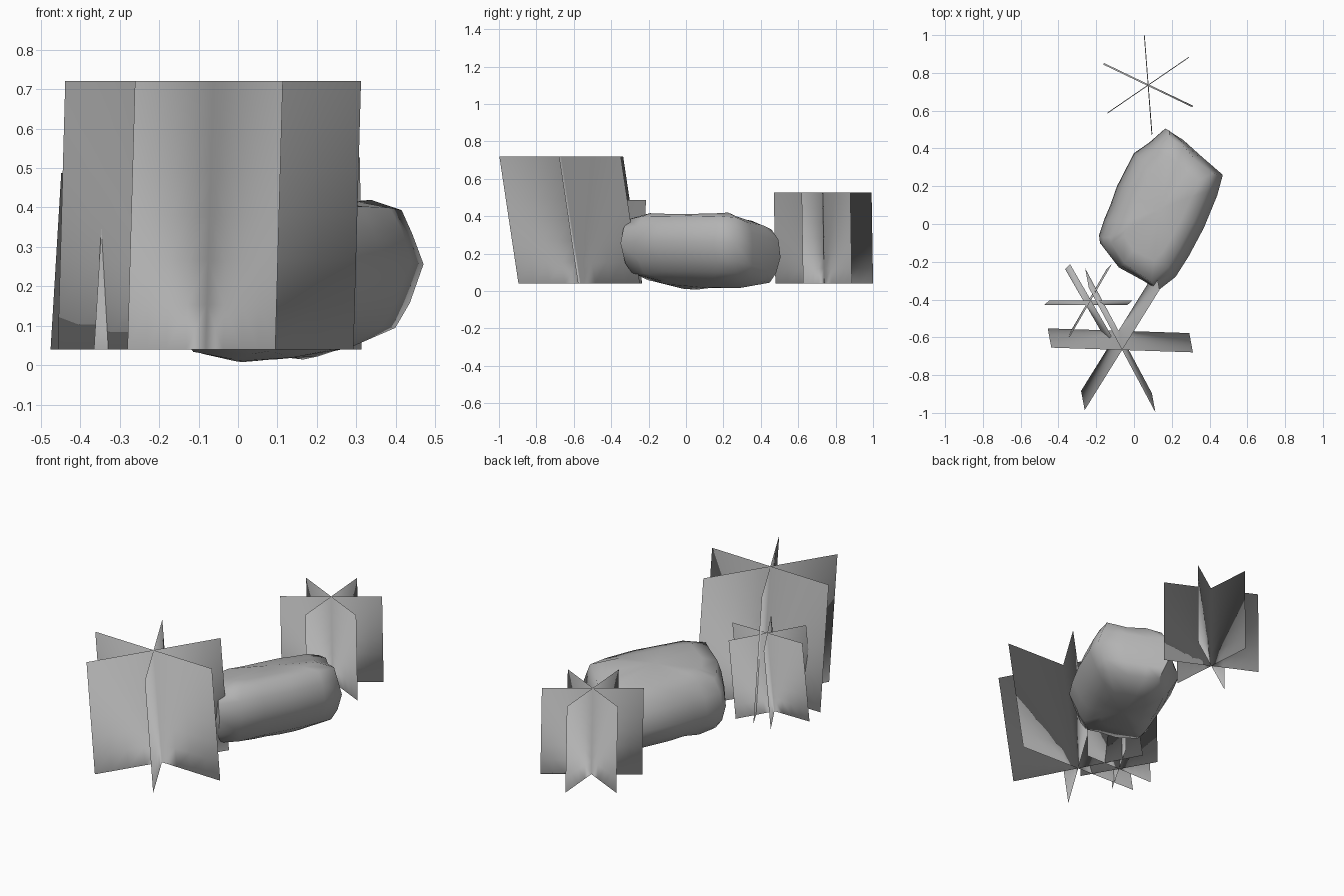
import bpy, bmesh, math, random
from mathutils import Vector

if "Cube" in bpy.data.objects:
    bpy.data.objects.remove(bpy.data.objects["Cube"])

random.seed(4)
grey = bpy.data.materials.new("plain grey")
grey.diffuse_color = (0.45, 0.45, 0.45, 1)
grey.use_nodes = True
grey.node_tree.nodes["Principled BSDF"].inputs["Base Color"].default_value = grey.diffuse_color


def make_object(name, bm):
    mesh = bpy.data.meshes.new(name)
    bm.to_mesh(mesh)
    bm.free()
    mesh.materials.append(grey)
    ob = bpy.data.objects.new(name, mesh)
    bpy.context.collection.objects.link(ob)
    return ob


# Grass clumps: three upright cards crossing at 60 degrees, leaning as a group,
# with normals fanning out from the root so the clump shades as one soft tuft
def grass_clump(name, low, high, half, angle, cols=8, rows=6):
    lo, hi = Vector(low), Vector(high)
    bm = bmesh.new()
    for i in range(3):
        a = math.radians(angle + 60 * i)
        d = Vector((math.cos(a), math.sin(a), 0)) * half
        grid = [[bm.verts.new(lo.lerp(hi, r / rows) + d * (2 * c / cols - 1))
                 for c in range(cols + 1)] for r in range(rows + 1)]
        for r in range(rows):
            for c in range(cols):
                f = bm.faces.new((grid[r][c], grid[r][c + 1],
                                  grid[r + 1][c + 1], grid[r + 1][c]))
                f.smooth = True
    ob = make_object(name, bm)
    root = lo - (hi - lo) * 0.002
    ob.data.normals_split_custom_set_from_vertices(
        [(v.co - root).normalized() for v in ob.data.vertices])
    return ob


grass_clump("large_grass_clump", (-0.082, -0.565, 0.04), (-0.063, -0.667, 0.72), 0.375, -1.9)
grass_clump("small_grass_clump", (-0.255, -0.429, 0.04), (-0.228, -0.404, 0.487), 0.22, 0)
grass_clump("back_grass_clump", (0.077, 0.739, 0.04), (0.073, 0.731, 0.527), 0.262, 34.4)

# Boulder: rings of one outline, shrunk towards top and bottom and rolled sideways
outline = [(0.165, 0.505), (0.26, 0.445), (0.36, 0.355), (0.47, 0.26), (0.44, 0.15),
           (0.37, -0.02), (0.29, -0.17), (0.22, -0.28), (0.13, -0.35), (0.04, -0.295),
           (-0.08, -0.23), (-0.18, -0.10), (-0.185, -0.06), (-0.155, 0.03), (-0.125, 0.10),
           (-0.09, 0.20), (0.0, 0.375), (0.08, 0.43)]
# height, scale along the boulder, scale across it
rings = [(0.032, 0.5, 0.4), (0.065, 0.9, 0.68), (0.12, 0.96, 0.82), (0.215, 1, 1),
         (0.30, 0.98, 0.88), (0.36, 0.93, 0.74), (0.393, 0.68, 0.5)]
centre = Vector((0.14, 0.08))
along, across = Vector((0.47, 0.883)), Vector((0.883, -0.47))

bm = bmesh.new()
layers = []
for z, s_along, s_across in rings:
    layer = []
    for x, y in outline:
        p = Vector((x, y)) - centre
        u, v = p.dot(along) * s_along, p.dot(across) * s_across
        q = centre + along * u + across * v
        bump = 0 if z == 0.215 else random.uniform(-0.006, 0.006)
        layer.append(bm.verts.new((q.x + bump, q.y + bump, z + 0.2 * v + bump)))
    layers.append(layer)
n = len(outline)
for a, b in zip(layers, layers[1:]):
    for i in range(n):
        j = (i + 1) % n
        bm.faces.new((a[i], a[j], b[j], b[i]))
for layer, z in ((layers[0], 0.02), (layers[-1], 0.402)):
    tip = bm.verts.new((centre.x, centre.y, z))
    for i in range(n):
        bm.faces.new((layer[i], layer[(i + 1) % n], tip))
bmesh.ops.recalc_face_normals(bm, faces=bm.faces)
boulder = make_object("boulder", bm)
bpy.context.view_layer.objects.active = boulder
boulder.select_set(True)
bpy.ops.object.shade_smooth_by_angle(angle=math.radians(65))
